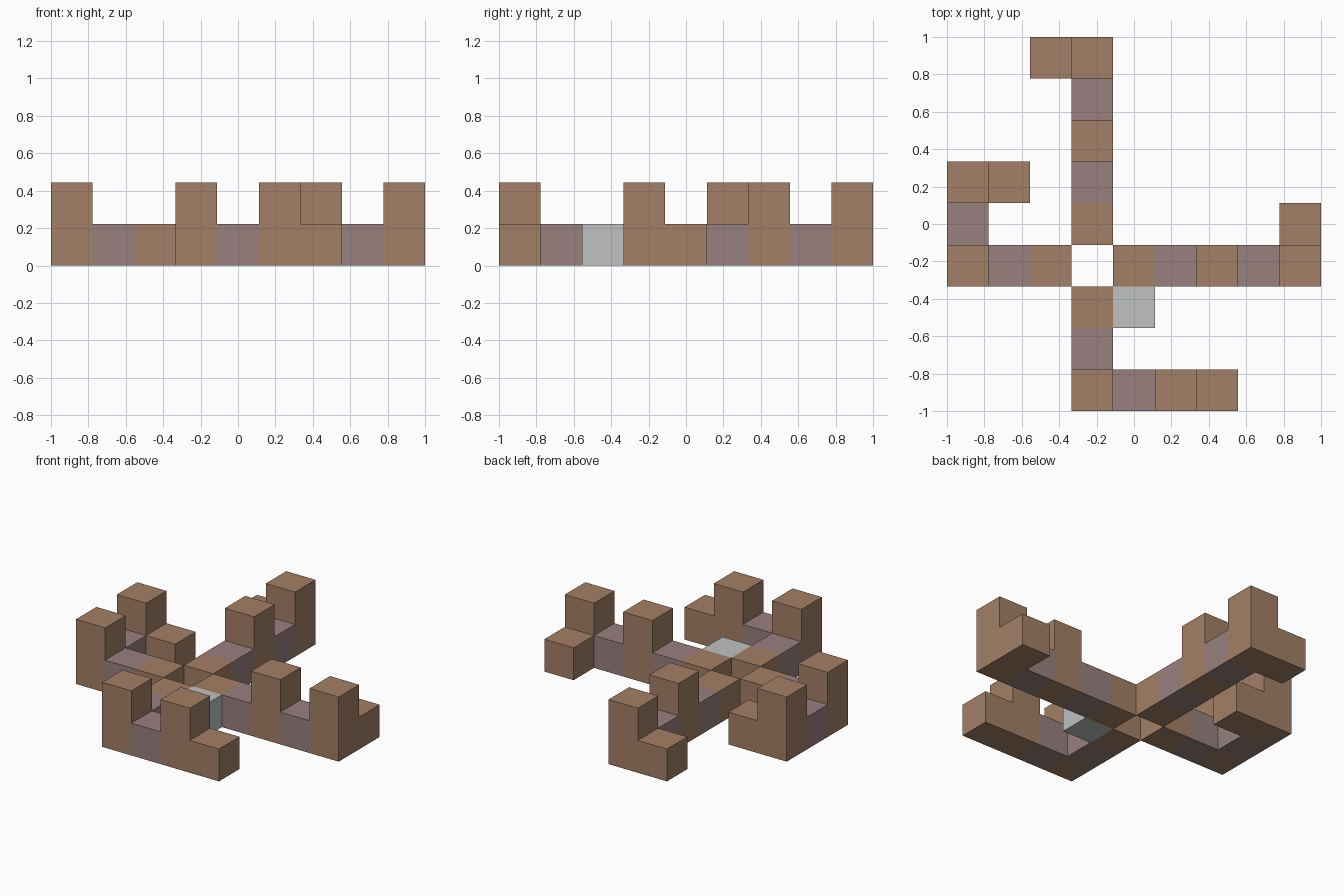
import bpy
import bmesh
from mathutils import Matrix, Vector

if "Cube" in bpy.data.objects:
    bpy.data.objects.remove(bpy.data.objects["Cube"])

UNIT = 2 / 9  # edge of one cube on a nine by nine plan


def make_material(name, colour):
    mat = bpy.data.materials.new(name)
    mat.use_nodes = True
    mat.diffuse_color = (*colour, 1)
    mat.node_tree.nodes["Principled BSDF"].inputs["Base Color"].default_value = (*colour, 1)
    return mat


MATERIALS = [
    make_material("brown", (0.37, 0.215, 0.133)),
    make_material("mauve", (0.32, 0.215, 0.215)),
    make_material("pale_grey", (0.52, 0.54, 0.53)),
]

# Each arm walks over the plan from the central hole.
# b = brown cube, t = brown column two cubes high, m = mauve cube, g = grey cube
NORTH, SOUTH, EAST, WEST = (0, 1), (0, -1), (1, 0), (-1, 0)
HOLE = (3, 3)
ARMS = {
    "back_arm": [(NORTH, "bmtmt"), (WEST, "b")],
    "left_arm": [(EAST, "bmtmt"), (NORTH, "b")],
    "right_arm": [(WEST, "bmt"), (NORTH, "mt"), (EAST, "b")],
    "front_arm": [(SOUTH, "bmt"), (EAST, "mtb")],
}


def walk(start, legs):
    """Return the filled cells of an arm with their material index."""
    cells = {}
    x, y = start
    for (dx, dy), blocks in legs:
        for kind in blocks:
            x, y = x + dx, y + dy
            for z in range(2 if kind == "t" else 1):
                cells[x, y, z] = {"m": 1, "g": 2}.get(kind, 0)
    return cells


parts = {name: walk(HOLE, legs) for name, legs in ARMS.items()}
parts["corner_block"] = walk((3, 2), [(EAST, "g")])
filled = {cell for cells in parts.values() for cell in cells}


def build(name, cells):
    """Join the cubes of one part and drop the faces pressed against a neighbour."""
    bm = bmesh.new()
    for cell, material in cells.items():
        centre = (Vector(cell) + Vector((0.5, 0.5, 0.5))) * UNIT - Vector((1, 1, 0))
        made = bmesh.ops.create_cube(bm, size=UNIT, matrix=Matrix.Translation(centre))
        faces = {f for v in made["verts"] for f in v.link_faces}
        hidden = []
        for face in faces:
            face.material_index = material
            face.normal_update()
            beside = tuple(c + round(n) for c, n in zip(cell, face.normal))
            if beside in filled:
                hidden.append(face)
        bmesh.ops.delete(bm, geom=hidden, context="FACES")
    bmesh.ops.remove_doubles(bm, verts=bm.verts, dist=0.001)
    mesh = bpy.data.meshes.new(name)
    bm.to_mesh(mesh)
    bm.free()
    for mat in MATERIALS:
        mesh.materials.append(mat)
    bpy.context.collection.objects.link(bpy.data.objects.new(name, mesh))


for part_name, part_cells in parts.items():
    build(part_name, part_cells)
